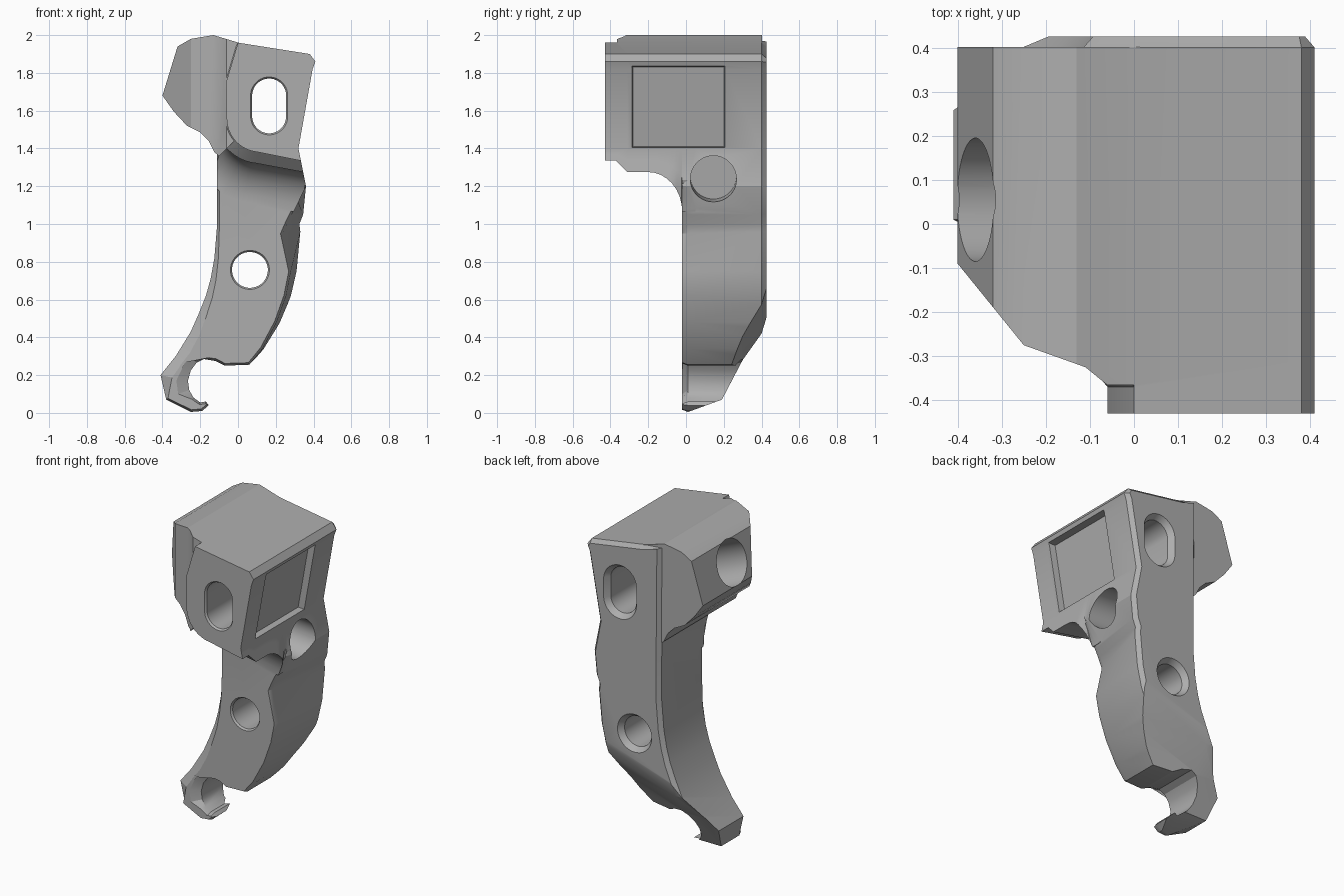
import bpy, bmesh, math
from mathutils import Vector

cube = bpy.data.objects.get("Cube")
if cube:
    bpy.data.objects.remove(cube, do_unlink=True)

grey = bpy.data.materials.new("satin grey")
grey.use_nodes = True
tone = (0.42, 0.42, 0.42, 1)
grey.diffuse_color = tone
grey.node_tree.nodes["Principled BSDF"].inputs["Base Color"].default_value = tone


def loft(name, sections, axis="y"):
    """Skin matching outlines placed along an axis, with flat end caps."""
    bm = bmesh.new()
    rings = []
    for pos, pts in sections:
        place = (lambda p: (p[0], pos, p[1])) if axis == "y" else \
                (lambda p: (pos, p[0], p[1])) if axis == "x" else \
                (lambda p: (p[0], p[1], pos))
        rings.append([bm.verts.new(place(p)) for p in pts])
    n = len(rings[0])
    for a, b in zip(rings, rings[1:]):
        for i in range(n):
            j = (i + 1) % n
            bm.faces.new((a[i], a[j], b[j], b[i]))
    bm.faces.new(rings[0])
    bm.faces.new(rings[-1])
    bmesh.ops.recalc_face_normals(bm, faces=bm.faces)
    mesh = bpy.data.meshes.new(name)
    bm.to_mesh(mesh)
    bm.free()
    ob = bpy.data.objects.new(name, mesh)
    bpy.context.collection.objects.link(ob)
    mesh.materials.append(grey)
    return ob


def combine(target, other, mode):
    """Apply a boolean and discard the helper."""
    mod = target.modifiers.new(mode, "BOOLEAN")
    mod.operation, mod.object, mod.solver = mode, other, "EXACT"
    bpy.context.view_layer.objects.active = target
    bpy.ops.object.modifier_apply(modifier=mod.name)
    bpy.data.objects.remove(other, do_unlink=True)


def inset(pts, dist):
    """Move each outline point inward by its own distance (counter-clockwise outline)."""
    out = []
    for i, p in enumerate(pts):
        p, a, b = Vector(p), Vector(pts[i - 1]), Vector(pts[(i + 1) % len(pts)])
        t = (b - a).normalized()
        out.append(tuple(p + Vector((-t.y, t.x)) * dist(p)))
    return out


def stadium(cx, cz, r, half, n=32):
    """Round outline, stretched upright by half."""
    pts = []
    for i in range(n):
        a = math.tau * (i + 0.5) / n
        pts.append((cx + r * math.cos(a), cz + r * math.sin(a) + math.copysign(half, math.sin(a))))
    return pts


def bore(name, start, direction, r, depth):
    """Slanted round cutter."""
    ob = loft(name, [(0, stadium(0, 0, r, 0, 48)), (depth, stadium(0, 0, r, 0, 48))], "z")
    ob.rotation_euler = Vector(direction).to_track_quat("Z", "Y").to_euler()
    ob.location = start
    bpy.context.view_layer.update()
    return ob


# Stem: hooked outline, narrower on the front right edge than on the back
left = [(-.115, 1.97), (-.11, 1.28), (-.11, 1.0), (-.125, .82), (-.145, .71), (-.17, .62),
        (-.21, .52), (-.25, .43), (-.33, .3), (-.41, .2), (-.38, .07), (-.25, .005)]
hook = [(-.19, .01), (-.155, .04), (-.17, .06), (-.2, .055), (-.235, .08), (-.258, .12),
        (-.265, .17), (-.25, .225), (-.22, .265), (-.18, .285), (-.12, .275), (-.07, .25), (.06, .255)]
head = [(.36, 1.2), (.32, 1.4), (.395, 1.82), (.41, 1.86), (.38, 1.9), (0, 1.96)]
right_front = [(.13, .34), (.205, .48), (.255, .62), (.28, .75), (.237, .95), (.26, 1.0), (.285, 1.05)]
right_back = [(.14, .34), (.225, .48), (.28, .62), (.31, .75), (.33, .96), (.325, 1.0), (.345, 1.05)]
front = left + hook + right_front + head
back = left + hook + right_back + head


def front_bevel(p):
    on_left = p.x < -.11 - max(0, .6 - p.y) * .25 and .1 < p.y < .95
    return .012 + (.05 * min(1, (.95 - p.y) / .7) if on_left else 0)


body = loft("bracket_body", [(-.02, inset(front, front_bevel)), (.01, front), (.40, back),
                             (.425, inset(back, lambda p: .022))])


# Front block: rounded corner, bevelled lower edge and a flare into the stem
def block_outline(d):
    pts = []
    for i in range(13):
        a = math.radians(180 + 85 * i / 12)
        pts.append((max(-.11, .12 + (.18 + d) * math.cos(a)), 1.56 + (.18 + d) * math.sin(a)))
    low = 1.335 - d
    for z in (low, (low + 1.4) / 2):
        pts.append((.32 + (1.4 - z) * .2 if z > 1.2 else .36 - (1.2 - z) * .48, z))
    return pts + head[1:] + [(max(-.11, -.06 - d), 1.76)]


flare = [(-.43, 0), (-.37, 0), (-.31, .06), (-.2, .06)]
for i in range(1, 9):
    a = math.pi / 2 * i / 8
    flare.append((-.2 + .18 * math.sin(a), .06 + .21 * (1 - math.cos(a))))
flare.append((.05, .27))
combine(body, loft("front_block", [(y, block_outline(d)) for y, d in flare]), "UNION")

# Side lug: faceted outline trimmed by a slanting plan shape
lug_outline = [(.02, 1.955), (-.13, 2.0), (-.25, 1.98), (-.32, 1.94), (-.4, 1.68), (-.34, 1.595),
               (-.27, 1.52), (-.2, 1.485), (-.155, 1.44), (-.125, 1.38), (-.1, 1.36), (.02, 1.48)]
lug = loft("side_lug", [(-.365, lug_outline), (.402, lug_outline)])
plan = [(-.5, .5), (-.5, .03), (-.4, -.09), (-.25, -.275), (-.11, -.325), (-.055, -.37), (.2, -.4), (.2, .5)]
combine(lug, loft("lug_plan", [(1, plan), (2.2, plan)], "z"), "INTERSECT")
combine(body, lug, "UNION")

# Back of the foot slopes forward to the hook, higher on the right
slope = [(.46, .56), (.425, .5), (.4, .42), (.3, .28), (.19, .07), (-.03, -.01), (-.03, -.3), (.6, -.3), (.6, .56)]
combine(body, loft("foot_slope", [(-.45, slope), (-.2, slope),
                                  (.4, [(y, z + (.2 if z > 0 else 0)) for y, z in slope])], "x"), "DIFFERENCE")

# Slot and pivot hole, both with bevelled rims
for name, cx, cz, r, half, y0 in (("slot", .165, 1.625, .09, .055, -.43), ("pivot_hole", .063, .757, .095, 0, -.02)):
    rim = [(y0 - .03, .03), (y0 + .012, 0), (.39, 0), (.46, .05)]
    combine(body, loft(name, [(y, stadium(cx, cz, r + e, half)) for y, e in rim]), "DIFFERENCE")


# Shallow window with bevelled sides on the right face
def window(grow, dx):
    y0, y1, z0, z1 = -.28 - grow, .2 + grow, 1.41 - grow, 1.83 + grow
    return [(dx + .32 + (z - 1.4) * .178, y, z) for y, z in ((y0, z0), (y1, z0), (y1, z1), (y0, z1))]


cutter = loft("window", [(0, [(0, 0), (1, 0), (1, 1), (0, 1)]), (1, [(0, 0), (1, 0), (1, 1), (0, 1)])])
order = ((0, 0, 0), (1, 0, 0), (1, 0, 1), (0, 0, 1), (0, 1, 0), (1, 1, 0), (1, 1, 1), (0, 1, 1))
corners = window(0, -.04) + window(.012, .05)
for v, co in zip(cutter.data.vertices, corners):
    v.co = co
bm = bmesh.new()
bm.from_mesh(cutter.data)
bmesh.ops.recalc_face_normals(bm, faces=bm.faces)
bm.to_mesh(cutter.data)
bm.free()
combine(body, cutter, "DIFFERENCE")

# Blind bores in the right face and the lug
combine(body, bore("side_bore", (.5, .145, 1.225), (-1, 0, .08), .122, .36), "DIFFERENCE")
combine(body, bore("lug_bore", (-.5, .055, 1.87), (1, 0, -.42), .14, .42), "DIFFERENCE")

# Shade curves smooth while keeping edges crisp
bpy.ops.object.select_all(action="DESELECT")
body.select_set(True)
bpy.context.view_layer.objects.active = body
bpy.ops.object.shade_smooth_by_angle(angle=math.radians(25))
